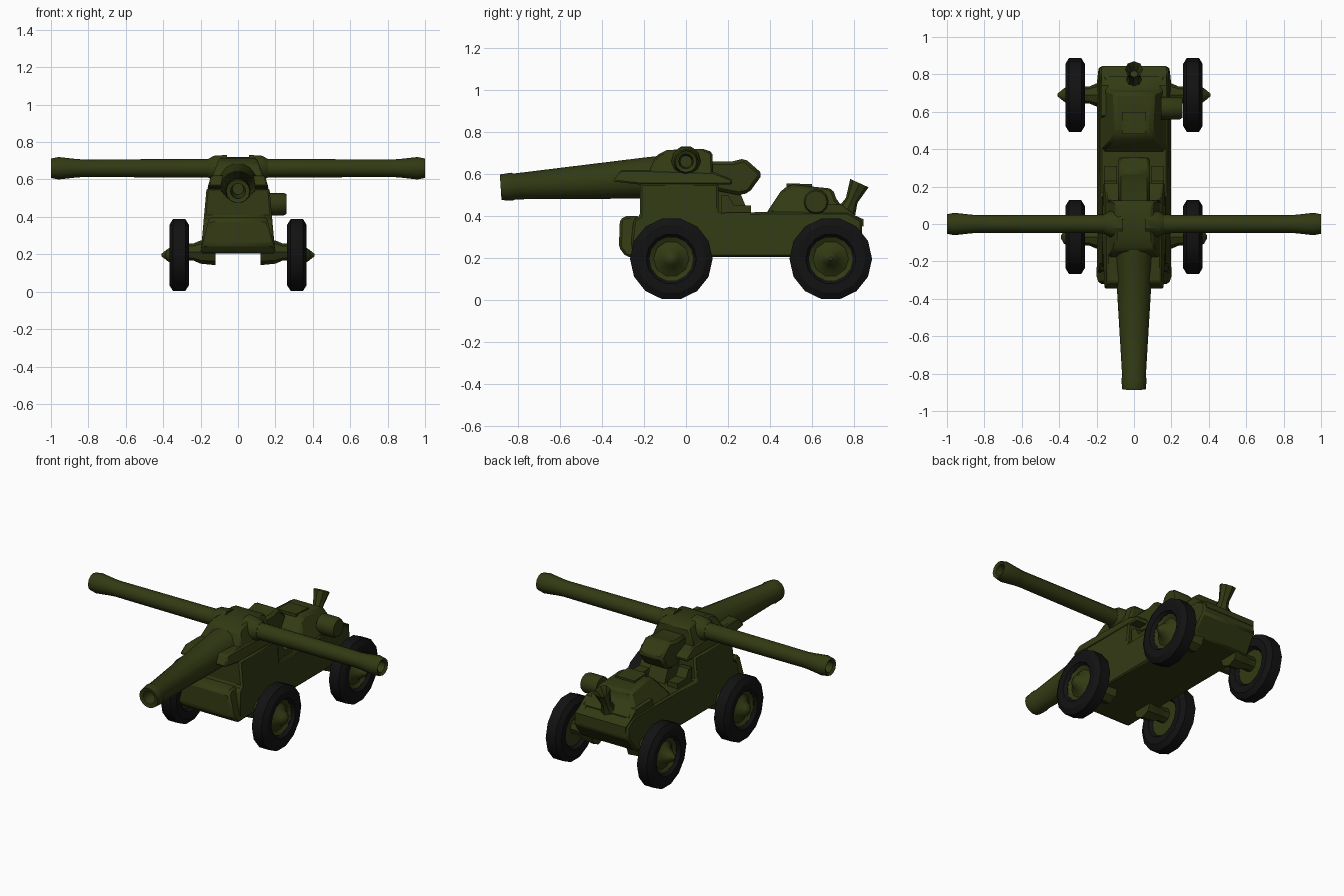
import bpy, bmesh, math
from mathutils import Vector

if "Cube" in bpy.data.objects:
    bpy.data.objects.remove(bpy.data.objects["Cube"])


def material(name, rgb):
    m = bpy.data.materials.new(name)
    m.diffuse_color = (*rgb, 1)
    m.use_nodes = True
    m.node_tree.nodes["Principled BSDF"].inputs["Base Color"].default_value = m.diffuse_color
    return m


GREEN = material("olive_green", (0.032, 0.042, 0.0065))
BLACK = material("tyre_black", (0.006, 0.006, 0.006))


def finish(name, bm, mat, angle=35):
    bmesh.ops.recalc_face_normals(bm, faces=bm.faces)
    me = bpy.data.meshes.new(name)
    bm.to_mesh(me)
    bm.free()
    ob = bpy.data.objects.new(name, me)
    bpy.context.collection.objects.link(ob)
    me.materials.append(mat)
    bpy.ops.object.select_all(action='DESELECT')
    ob.select_set(True)
    bpy.context.view_layer.objects.active = ob
    bpy.ops.object.shade_smooth_by_angle(angle=math.radians(angle))
    return ob


def profile_part(name, pts, width, x0=0.0, bevel=0.0):
    """Side profile (y, z) extruded across x; width(z) gives the half width."""
    bm = bmesh.new()
    left = [bm.verts.new((x0 - width(z), y, z)) for y, z in pts]
    right = [bm.verts.new((x0 + width(z), y, z)) for y, z in pts]
    bm.faces.new(left)
    bm.faces.new(right[::-1])
    n = len(pts)
    for i in range(n):
        j = (i + 1) % n
        bm.faces.new((left[i], left[j], right[j], right[i]))
    ob = finish(name, bm, GREEN)
    if bevel:
        mod = ob.modifiers.new("soft_edges", 'BEVEL')
        mod.width = bevel
        mod.segments = 1
    return ob


def lathe(name, rings, start, axis, mat=GREEN, sides=12, closed=False, angle=35):
    """Rings of (distance, radius) swept round an axis through start."""
    axis = Vector(axis).normalized()
    rot = axis.to_track_quat('Z', 'Y')
    bm = bmesh.new()
    loops = []
    for d, r in rings:
        loops.append([bm.verts.new(Vector(start) + rot @ Vector(
            (r * math.cos(2 * math.pi * k / sides),
             r * math.sin(2 * math.pi * k / sides), d))) for k in range(sides)])
    pairs = list(zip(loops, loops[1:]))
    if closed:
        pairs.append((loops[-1], loops[0]))
    for a, b in pairs:
        for k in range(sides):
            j = (k + 1) % sides
            bm.faces.new((a[k], a[j], b[j], b[k]))
    if not closed:
        bm.faces.new(loops[0])
        bm.faces.new(loops[-1])
    return finish(name, bm, mat, angle)


def hull_width(z):
    return 0.2 - (z - 0.2) * 0.09


# Hull: tall gun mount in front, low deck, engine hump behind
profile_part("hull", [(-0.27, 0.205), (0.76, 0.205), (0.84, 0.31), (0.84, 0.38),
                      (0.77, 0.42), (0.44, 0.42), (0.155, 0.415),
                      (0.155, 0.555), (-0.22, 0.555), (-0.22, 0.40),
                      (-0.25, 0.38)], hull_width, bevel=0.01)
profile_part("nose", [(-0.22, 0.205), (-0.285, 0.205), (-0.32, 0.25),
                      (-0.315, 0.385), (-0.285, 0.40), (-0.22, 0.40)],
             lambda z: 0.205 - (z - 0.2) * 0.26, bevel=0.012)
profile_part("engine_hump", [(0.38, 0.41), (0.46, 0.53), (0.51, 0.55), (0.70, 0.53),
                             (0.72, 0.47), (0.80, 0.41)],
             lambda z: 0.185 - (z - 0.4) * 0.6, bevel=0.015)
profile_part("engine_hatch", [(0.48, 0.52), (0.48, 0.556), (0.60, 0.552), (0.60, 0.52)],
             lambda z: 0.065)

# Rear side rails and cross bar around the engine
for s in (-1, 1):
    profile_part("rear_rail", [(0.56, 0.40), (0.58, 0.46), (0.74, 0.455), (0.835, 0.38),
                               (0.835, 0.36)], lambda z: 0.02, x0=s * 0.155)
profile_part("rear_step", [(0.79, 0.37), (0.79, 0.41), (0.845, 0.385), (0.845, 0.35)],
             lambda z: 0.175)

# Flared exhaust and side canister
lathe("exhaust", [(0, 0.045), (0.06, 0.03), (0.15, 0.048), (0.13, 0.035), (0.09, 0.02)],
      (0, 0.765, 0.42), (0, 0.45, 1), sides=8)
lathe("side_canister", [(0, 0.06), (0.10, 0.06), (0.115, 0.052)],
      (0.145, 0.62, 0.468), (1, 0, 0))

# Turret: base, sloping collar, cap
profile_part("turret_base", [(-0.35, 0.565), (-0.22, 0.55), (0.22, 0.55), (0.22, 0.575),
                             (0.13, 0.61), (-0.20, 0.62), (-0.31, 0.62)],
             lambda z: 0.165 - (z - 0.55) * 0.3, bevel=0.008)
profile_part("turret_body", [(-0.19, 0.59), (-0.14, 0.69), (-0.09, 0.715), (0.08, 0.72),
                             (0.125, 0.705), (0.13, 0.59)],
             lambda z: 0.15 - (z - 0.59) * 0.4, bevel=0.01)

# Breech and seats on the deck behind the turret
profile_part("breech", [(0.10, 0.53), (0.25, 0.50), (0.30, 0.51), (0.365, 0.60),
                        (0.28, 0.675), (0.22, 0.66), (0.10, 0.66)],
             lambda z: 0.085, bevel=0.015)
profile_part("breech_support", [(0.15, 0.41), (0.15, 0.55), (0.25, 0.53), (0.30, 0.41)],
             lambda z: 0.06)
for s in (-1, 1):
    profile_part("gunner_seat", [(0.17, 0.41), (0.17, 0.50), (0.20, 0.50),
                                 (0.23, 0.45), (0.31, 0.45), (0.31, 0.41)],
                 lambda z: 0.035, x0=s * 0.125)

# Forward gun: tapering barrel with a hollow muzzle
lathe("front_barrel", [(0.0, 0.105), (0.10, 0.10), (0.72, 0.063), (0.73, 0.068),
                       (0.785, 0.063), (0.78, 0.04), (0.60, 0.03)],
      (0, -0.10, 0.587), (0, -1, -0.064), sides=14)

# Side guns with flared muzzles
for s in (-1, 1):
    lathe("side_barrel", [(0.05, 0.05), (0.83, 0.047), (0.87, 0.05), (0.96, 0.06),
                          (1.0, 0.052), (0.99, 0.035), (0.92, 0.028)],
          (0, 0, 0.66), (s, 0, 0))
    lathe("barrel_collar", [(0.06, 0.075), (0.13, 0.07), (0.16, 0.052)],
          (0, 0, 0.66), (s, 0, 0), sides=10)

# Wheels, hubs and axles
for y, tip in ((-0.07, 0.39), (0.69, 0.408)):
    for s in (-1, 1):
        lathe("tyre", [(0.265, 0.12), (0.262, 0.165), (0.282, 0.197), (0.348, 0.197),
                       (0.367, 0.165), (0.364, 0.12), (0.345, 0.105), (0.285, 0.105)],
              (0, y, 0.196), (s, 0, 0), BLACK, sides=14, closed=True, angle=30)
        lathe("hub", [(0.285, 0.11), (0.345, 0.11), (0.33, 0.085), (0.35, 0.05),
                      (0.375, 0.035), (tip, 0.008)],
              (0, y, 0.196), (s, 0, 0), sides=10)
        lathe("axle", [(0.12, 0.07), (0.20, 0.062), (0.24, 0.045), (0.30, 0.045)],
              (0, y, 0.212), (s, 0, 0), sides=8)
